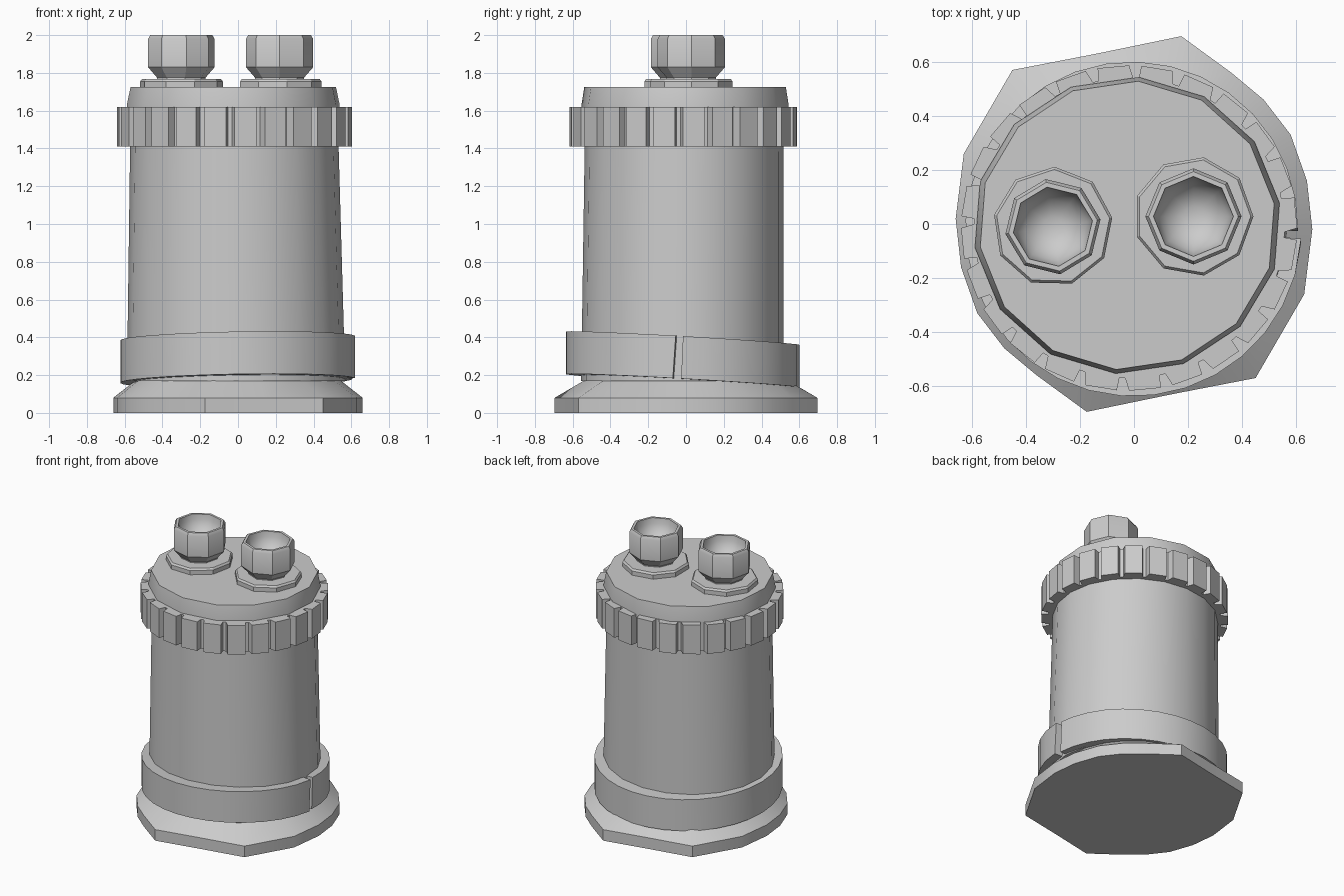
import bpy
import bmesh
from math import sin, cos, pi, tau, radians, hypot

if "Cube" in bpy.data.objects:
    bpy.data.objects.remove(bpy.data.objects["Cube"], do_unlink=True)

grey = bpy.data.materials.new("plain grey")
grey.use_nodes = True
grey.diffuse_color = (0.6, 0.6, 0.6, 1)
grey.node_tree.nodes["Principled BSDF"].inputs["Base Color"].default_value = (0.6, 0.6, 0.6, 1)


def loft(name, rings, bottom=True, top=True, angle=30):
    """Skin a stack of equal-length closed rings of points."""
    bm = bmesh.new()
    loops = [[bm.verts.new(p) for p in ring] for ring in rings]
    n = len(loops[0])
    for a, b in zip(loops, loops[1:]):
        for i in range(n):
            j = (i + 1) % n
            bm.faces.new((a[i], a[j], b[j], b[i]))
    if bottom:
        bm.faces.new(loops[0][::-1])
    if top:
        bm.faces.new(loops[-1])
    mesh = bpy.data.meshes.new(name)
    bm.to_mesh(mesh)
    bm.free()
    mesh.materials.append(grey)
    obj = bpy.data.objects.new(name, mesh)
    bpy.context.collection.objects.link(obj)
    bpy.ops.object.select_all(action='DESELECT')
    obj.select_set(True)
    bpy.context.view_layer.objects.active = obj
    bpy.ops.object.shade_smooth_by_angle(angle=radians(angle))
    return obj


def circle(n, r, z, centre=(0, 0), turn=0.0, ry=None):
    ry = r if ry is None else ry
    return [(centre[0] + r * cos(turn + tau * i / n),
             centre[1] + ry * sin(turn + tau * i / n), z) for i in range(n)]


# Base plate: two straight sides with pointed corners joined by round flanks
half = [(0.175, 0.695), (-0.14, 0.63), (-0.45, 0.57), (-0.63, 0.26), (-0.66, 0.02),
        (-0.64, -0.16), (-0.58, -0.33), (-0.48, -0.46), (-0.36, -0.56)]
outline = half + [(-x, -y) for x, y in half]
neck = [(0.52 * x / hypot(x, y), 0.52 * y / hypot(x, y), 0.19) for x, y in outline]
loft("base_plate", [[(x, y, 0) for x, y in outline],
                    [(x, y, 0.08) for x, y in outline], neck])

# Tapered main body
loft("body", [circle(20, 0.578, 0.17, (-0.01, -0.02), ry=0.535),
              circle(20, 0.55, 1.5, (-0.02, -0.01), ry=0.525)])


# Tilted clamp band, split on one side, its radius growing slightly around
def tilt(x, y, z):
    return (x - 0.005, y - 0.015, z + 0.018 * x - 0.057 * y)


sections = []
steps = 32
for i in range(steps + 1):
    t = i / steps
    a = radians(-1 + 356 * t)
    r = 0.612 + 0.014 * t
    sections.append([tilt(q * cos(a), q * sin(a), z)
                     for q, z in ((r, 0.17), (r, 0.395), (0.51, 0.395), (0.51, 0.17))])
# The slit leans a little
for x, s in ((0, 0.01), (-1, 0.015)):
    for k in (1, 2):
        px, py, pz = sections[x][k]
        sections[x][k] = (px, py + s, pz)
loft("clamp_band", sections[::-1])

# Knurled collar with slanted notches
teeth = 24
shape = []
for i in range(teeth):
    for part, r in ((0.0, 0.622), (0.72, 0.622), (0.76, 0.575), (0.9, 0.575)):
        a = tau * (i + part) / teeth
        shape.append((-0.018 + r * cos(a), -0.015 + (r - 0.02) * sin(a)))
loft("knurled_collar", [[(x, y, z) for x, y in shape] for z in (1.41, 1.62)], angle=10)

# Lid
loft("lid", [circle(14, 0.57, 1.6, (-0.025, -0.005), 0.15, 0.55),
             circle(14, 0.57, 1.63, (-0.025, -0.005), 0.15, 0.55),
             circle(14, 0.55, 1.725, (-0.025, -0.005), 0.15, 0.535)])

# Two hollow terminals, each a washer, a chamfered nut and a round bowl
for side, c, turn in (("right", (-0.3, -0.01), 0.15), ("left", (0.22, 0.028), 0.0)):
    loft(side + "_washer", [circle(9, 0.222, 1.7, c, turn),
                            circle(9, 0.222, 1.755, c, turn),
                            circle(9, 0.212, 1.768, c, turn)])
    loft(side + "_nut", [circle(8, r, z, c, turn) for r, z in
                         ((0.13, 1.75), (0.13, 1.775), (0.178, 1.83), (0.178, 1.98),
                          (0.166, 2.0), (0.148, 2.0))], top=False)
    bowl = [circle(8, 0.148 * cos(k * pi / 12), 2.0 - 0.15 * sin(k * pi / 12), c, turn)
            for k in range(6)]
    loft(side + "_bowl", bowl, bottom=False, angle=80)
